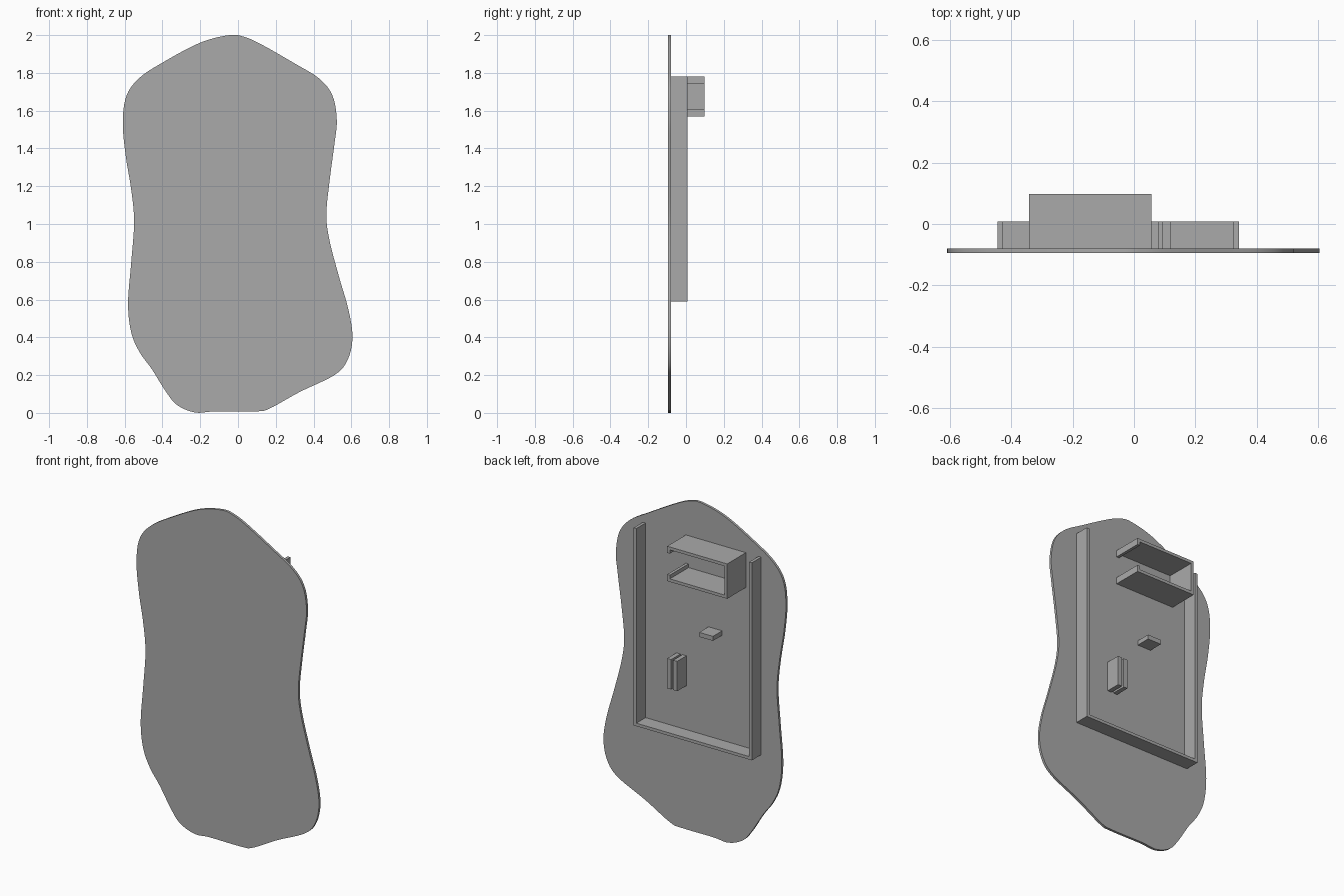
import bpy
import bmesh
from mathutils import Vector

cube = bpy.data.objects.get("Cube")
if cube:
    bpy.data.objects.remove(cube, do_unlink=True)

grey = bpy.data.materials.new("plain grey")
grey.use_nodes = True
grey.diffuse_color = (0.4, 0.4, 0.4, 1)
grey.node_tree.nodes["Principled BSDF"].inputs["Base Color"].default_value = grey.diffuse_color

PLATE_FRONT, PLATE_BACK = -0.095, -0.08   # panel thickness along y
RIB_BACK, BRACKET_BACK = 0.008, 0.098     # how far the back parts reach
WALL = 0.018
TAB = 0.027


def add_object(name, bm):
    bmesh.ops.recalc_face_normals(bm, faces=bm.faces)
    mesh = bpy.data.meshes.new(name)
    bm.to_mesh(mesh)
    bm.free()
    mesh.materials.append(grey)
    obj = bpy.data.objects.new(name, mesh)
    bpy.context.collection.objects.link(obj)
    return obj


def extrude_profile(name, profile, y_front, y_back):
    """Solid made from an x-z profile pushed along y."""
    bm = bmesh.new()
    face = bm.faces.new([bm.verts.new((x, y_front, z)) for x, z in profile])
    result = bmesh.ops.extrude_face_region(bm, geom=[face], use_keep_orig=True)
    moved = [v for v in result["geom"] if isinstance(v, bmesh.types.BMVert)]
    bmesh.ops.translate(bm, verts=moved, vec=(0, y_back - y_front, 0))
    return add_object(name, bm)


def block(name, left, right, bottom, top):
    """Rectangular rib standing on the back of the panel."""
    corners = [(left, bottom), (right, bottom), (right, top), (left, top)]
    return extrude_profile(name, corners, PLATE_BACK, RIB_BACK)


def smooth_loop(points, steps):
    """Closed smooth curve passing through every point."""
    pts = [Vector(p) for p in points]
    loop = []
    for i, b in enumerate(pts):
        a, c, d = pts[i - 1], pts[(i + 1) % len(pts)], pts[(i + 2) % len(pts)]
        for s in range(steps):
            t = s / steps
            loop.append(b + t / 2 * (c - a + t * (2 * a - 5 * b + 4 * c - d
                                                  + t * (3 * b - a - 3 * c + d))))
    return loop


# Wavy flat panel
outline = [
    (-.045, 2), (-.2, 1.96), (-.39, 1.86), (-.52, 1.775), (-.59, 1.68),
    (-.61, 1.54), (-.595, 1.365), (-.565, 1.18), (-.55, 1.01), (-.565, .8),
    (-.582, .58), (-.565, .425), (-.52, .32), (-.455, .23), (-.38, .11),
    (-.32, .04), (-.225, .002), (-.12, .008), (.09, .008), (.165, .022),
    (.325, .11), (.51, .2), (.58, .28), (.606, .4), (.585, .545),
    (.535, .72), (.485, .91), (.468, 1.05), (.485, 1.23), (.51, 1.42),
    (.523, 1.55), (.5, 1.68), (.43, 1.77), (.3, 1.85), (.125, 1.95), (.035, 1.99),
]
panel = extrude_profile("panel", smooth_loop(outline, 6), PLATE_FRONT, PLATE_BACK)
bpy.context.view_layer.objects.active = panel
panel.select_set(True)
bpy.ops.object.shade_smooth_by_angle()

# U-shaped frame, open at the top
left, right, bottom, top = -0.445, 0.343, 0.59, 1.78
extrude_profile("frame", [
    (left, top), (left, bottom), (right, bottom), (right, top),
    (right - WALL, top), (right - WALL, bottom + WALL),
    (left + WALL, bottom + WALL), (left + WALL, top),
], PLATE_BACK, RIB_BACK)

# C-shaped bracket with a short lip on each open end
left, right, bottom, top = -0.343, 0.057, 1.57, 1.78
lip = 0.04
extrude_profile("bracket", [
    (left, top), (left, bottom), (right, bottom), (right, bottom + lip),
    (right - WALL, bottom + lip), (right - WALL, bottom + WALL),
    (left + WALL, bottom + WALL), (left + WALL, top - WALL),
    (right - WALL, top - WALL), (right - WALL, top - lip),
    (right, top - lip), (right, top),
], PLATE_BACK, BRACKET_BACK)

# Pair of upright tabs and one level tab
for name, start in (("left_upright_tab", 0.093), ("right_upright_tab", 0.053)):
    block(name, start, start + TAB, 0.873, 1.053)
block("level_tab", -0.185, -0.094, 1.24, 1.24 + TAB)
